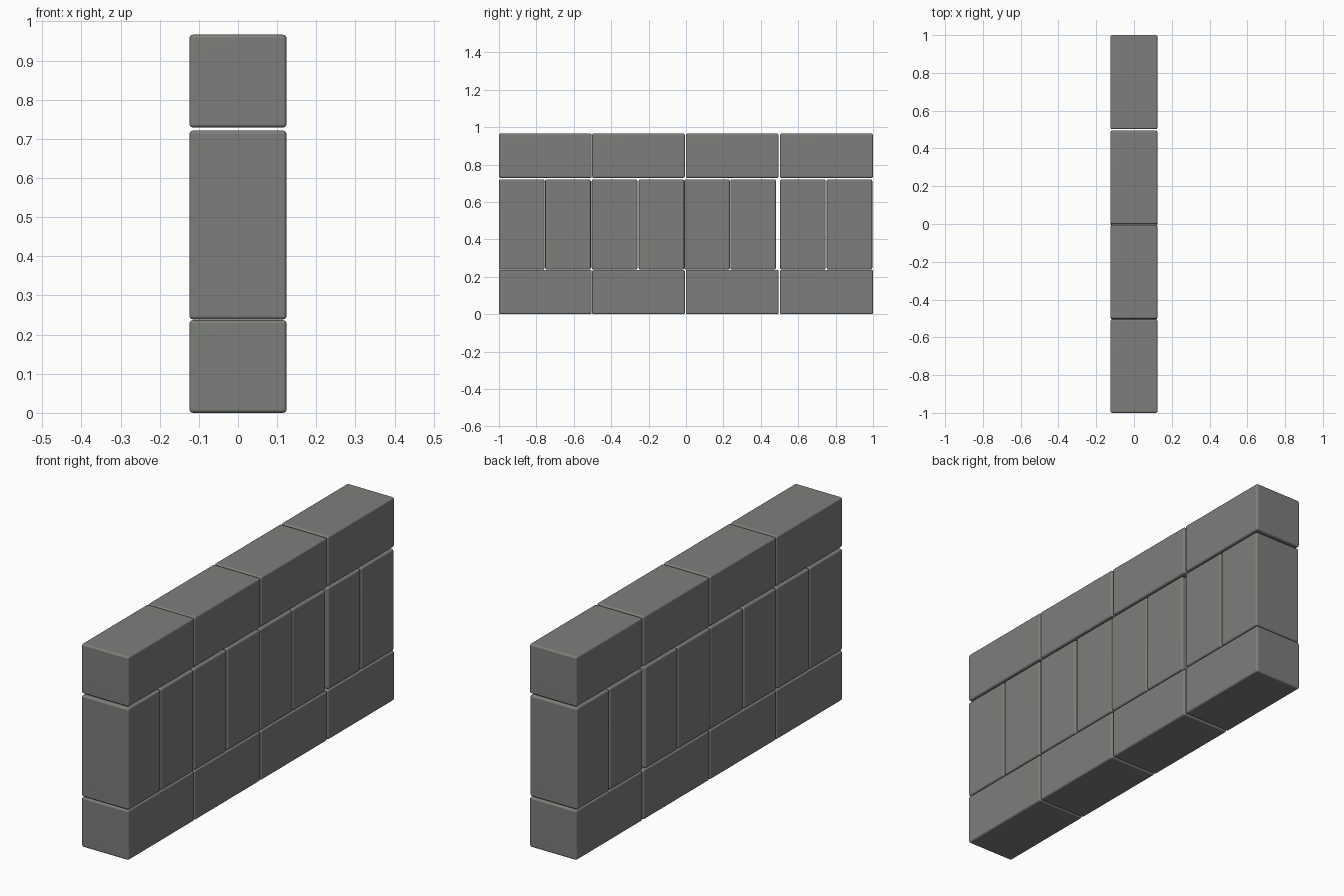
import bpy

if "Cube" in bpy.data.objects:
    bpy.data.objects.remove(bpy.data.objects["Cube"])

stone = bpy.data.materials.new("grey stone")
stone.diffuse_color = (0.205, 0.212, 0.198, 1)
stone.use_nodes = True
stone.node_tree.nodes["Principled BSDF"].inputs["Base Color"].default_value = stone.diffuse_color


def brick(name, y0, y1, z0, z1, half_width=0.124):
    """Rounded-edge block spanning y0..y1 and z0..z1."""
    bpy.ops.mesh.primitive_cube_add(size=1, location=(0, (y0 + y1) / 2, (z0 + z1) / 2))
    ob = bpy.context.object
    ob.name = name
    ob.scale = (2 * half_width, y1 - y0, z1 - z0)
    bpy.ops.object.transform_apply(location=False, rotation=False, scale=True)
    ob.data.materials.append(stone)
    bev = ob.modifiers.new("rounded edges", 'BEVEL')
    bev.width = 0.009
    bev.segments = 3
    bpy.ops.object.shade_smooth()
    # keep the broad faces flat while the rounded edges stay smooth
    wn = ob.modifiers.new("flat faces", 'WEIGHTED_NORMAL')
    wn.keep_sharp = True


# Bottom and top courses: four lying bricks each
for course, z0, z1 in (("bottom", 0.0, 0.237), ("top", 0.729, 0.966)):
    for i, y0 in enumerate((-1.0, -0.502, -0.001, 0.502)):
        brick(f"{course}_brick_{i + 1}", y0, y0 + 0.496 if i < 3 else 1.0, z0, z1)

# Middle course: eight upright bricks, unevenly spaced
for i, y0 in enumerate((-1.0, -0.753, -0.504, -0.253, -0.009, 0.237, 0.503, 0.752)):
    brick(f"upright_brick_{i + 1}", y0, y0 + 0.244, 0.239, 0.721)
